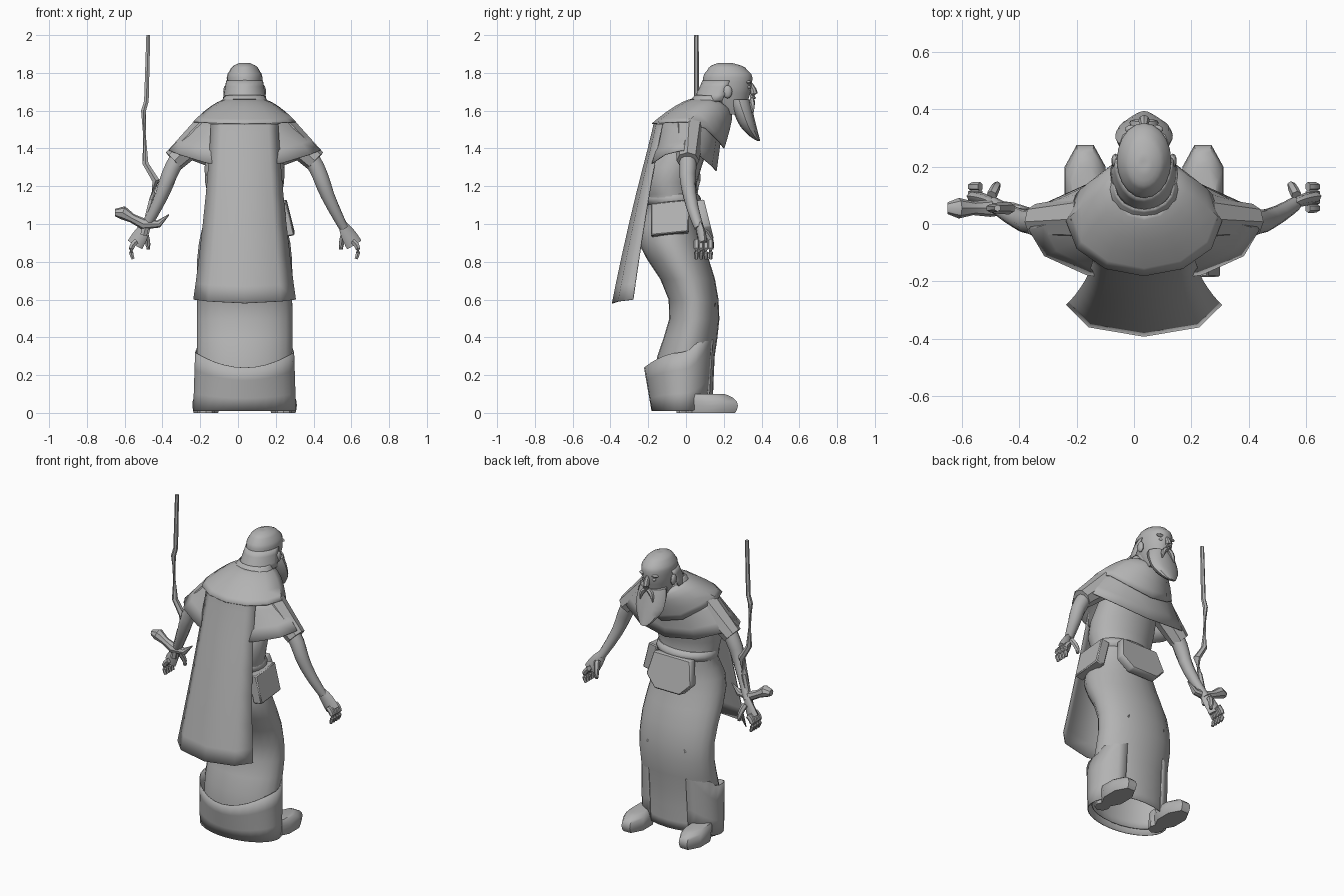
import bpy
import bmesh
from math import cos, sin, pi, radians
from mathutils import Vector

if "Cube" in bpy.data.objects:
    bpy.data.objects.remove(bpy.data.objects["Cube"])

MID = .035  # centre line of the body
parts = []

clay = bpy.data.materials.new("plain grey")
clay.use_nodes = True
clay.diffuse_color = (.45, .45, .45, 1)
shader = clay.node_tree.nodes["Principled BSDF"]
shader.inputs["Base Color"].default_value = clay.diffuse_color


def finish(name, bm, thickness=0):
    bmesh.ops.recalc_face_normals(bm, faces=bm.faces)
    mesh = bpy.data.meshes.new(name)
    bm.to_mesh(mesh)
    bm.free()
    mesh.materials.append(clay)
    part = bpy.data.objects.new(name, mesh)
    bpy.context.collection.objects.link(part)
    if thickness:
        cloth = part.modifiers.new("cloth", "SOLIDIFY")
        cloth.thickness = thickness
        cloth.offset = 0
    parts.append(part)


def refine(rows, steps=3):
    """Add smoothly interpolated rows between the given ones."""
    rows = [Vector(row) for row in rows]
    last = len(rows) - 1
    result = []
    for i in range(last):
        before, start, end = rows[max(i - 1, 0)], rows[i], rows[i + 1]
        after = rows[min(i + 2, last)]
        for k in range(steps):
            t = k / steps
            leaving = start + (end - before) * t / 2
            arriving = end - (after - start) * (1 - t) / 2
            result.append(leaving.lerp(arriving, t * t * (3 - 2 * t)))
    return result + [rows[last]]


def skin(bm, rings, closed=True, caps=True):
    """Join successive rings of points with quads."""
    loops = [[bm.verts.new(point) for point in ring] for ring in rings]
    count = len(loops[0])
    for lower, upper in zip(loops, loops[1:]):
        for i in range(count if closed else count - 1):
            j = (i + 1) % count
            bm.faces.new((lower[i], lower[j], upper[j], upper[i]))
    if closed and caps:
        bm.faces.new(loops[0])
        bm.faces.new(loops[-1])


def loft(name, rows, sides=16, x=MID, arc=None, thickness=0, turn=0):
    """Stack ellipses: height, half width, centre y, half depth, back lift, front lift.
    Parts with a thickness are open cloth, the others are capped solids."""
    first, final = arc or (turn, turn + 360)
    angles = [radians(first + (final - first) * i / sides)
              for i in range(sides + 1 if arc else sides)]
    rings = []
    for z, width, y, depth, back, front in refine([row + (0,) * (6 - len(row)) for row in rows]):
        ring = []
        for angle in angles:
            swing = sin(angle)
            lift = front if swing > 0 else back
            ring.append((x + width * cos(angle), y + depth * swing, z + lift * swing * swing))
        rings.append(ring)
    bm = bmesh.new()
    skin(bm, rings, closed=arc is None, caps=not thickness)
    finish(name, bm, thickness)


def tube(name, points, sides=8, squash=1, steps=3):
    """Tapering tube through points that carry a radius."""
    path = refine(points, steps)
    rings = []
    for i, point in enumerate(path):
        heading = path[min(i + 1, len(path) - 1)].xyz - path[max(i - 1, 0)].xyz
        turn = heading.to_track_quat("Z", "Y")
        angles = [2 * pi * k / sides for k in range(sides)]
        rings.append([point.xyz + turn @ Vector((squash * cos(a), sin(a), 0)) * point.w
                      for a in angles])
    bm = bmesh.new()
    skin(bm, rings)
    finish(name, bm)


def blob(name, centre, size):
    bm = bmesh.new()
    bmesh.ops.create_uvsphere(bm, u_segments=10, v_segments=6, radius=1)
    bmesh.ops.scale(bm, vec=size, verts=bm.verts)
    bmesh.ops.translate(bm, vec=centre, verts=bm.verts)
    finish(name, bm)


def pouch(name, half_outline, place, push):
    """Bevelled bag from half an outline, mirrored, placed and pushed out."""
    mirrored = [(-u, z) for u, z in reversed(half_outline)]
    outline = [Vector(place(u, z)) for u, z in half_outline + mirrored]
    bm = bmesh.new()
    skin(bm, [outline, [point + Vector(push) for point in outline]])
    bmesh.ops.recalc_face_normals(bm, faces=bm.faces)
    bmesh.ops.bevel(bm, geom=bm.edges[:], offset=.006, segments=1, affect="EDGES")
    finish(name, bm)


# Robe, belt and wrapped hem
loft("robe", [(.04, .25, -.01, .15), (.3, .25, 0, .15), (.6, .25, .04, .13),
              (.9, .24, -.08, .17), (1.1, .19, -.07, .13), (1.3, .21, -.07, .15),
              (1.6, .15, .1, .1)], sides=24, thickness=.004)
loft("belt", [(1.1, .19, -.07, .13), (1.13, .2, -.07, .15), (1.16, .19, -.07, .13)], sides=24)
loft("hem_band", [(.01, .27, -.02, .16, 0, .03), (.32, .26, -.02, .2, -.08, .35)],
     sides=24, arc=(-240, 60), thickness=.005)

# Cape and two-layer shoulder mantle
loft("cape", [(1.53, .18, -.12, .05), (1.4, .185, -.15, .05), (1, .22, -.22, .08),
              (.6, .27, -.28, .11, -.02)], sides=4, arc=(-180, 0), thickness=.005)
loft("lower_mantle", [(1.56, .23, .03, .16, 0, -.06), (1.39, .4, -.02, .18, -.09, -.11)],
     sides=12, thickness=.005)
loft("upper_mantle", [(1.66, .1, .13, .1, 0, -.06), (1.62, .18, .09, .15, 0, -.07),
                      (1.54, .27, .01, .19, -.01, -.14)], sides=12, thickness=.005)
loft("collar", [(1.65, .12, .12, .1, 0, -.05), (1.68, .1, .13, .08, 0, -.05)], thickness=.005)

# Head, hair and beard
tube("neck", [(MID, .07, 1.55, .08), (MID, .19, 1.67, .08)], sides=12)
loft("head", [(1.58, .05, .25, .06), (1.66, .08, .22, .11), (1.75, .094, .22, .13),
              (1.81, .08, .22, .11), (1.845, .044, .21, .06), (1.853, .01, .21, .01)], sides=20)
loft("hair_fringe", [(1.65, .115, .18, .14), (1.76, .095, .22, .13)],
     sides=12, arc=(-185, 5), thickness=.005)
loft("beard", [(1.66, .085, .28, .06), (1.57, .1, .31, .05), (1.49, .07, .345, .035),
               (1.44, .02, .385, .008)], sides=12)
tube("nose", [(MID, .335, 1.75, .01), (MID, .36, 1.69, .02), (MID, .34, 1.67, .01)])

for label, side in (("left", 1), ("right", -1)):
    def at(out, *rest):
        return (MID + side * out, *rest)

    # Face details
    blob(label + "_ear", at(.1, .22, 1.7), (.014, .025, .035))
    blob(label + "_eye", at(.036, .33, 1.725), (.014, .012, .01))
    blob(label + "_brow", at(.038, .33, 1.75), (.03, .015, .01))
    tube(label + "_moustache", [at(0, .35, 1.66, .01), at(.03, .35, 1.64, .015),
                                at(.045, .355, 1.59, .004)], sides=6)

    # Sleeve, arm and hand
    tube(label + "_sleeve", [at(.2, .02, 1.5, .08), at(.375, .01, 1.335, .06)])
    tube(label + "_arm", [at(.3, .01, 1.42, .045), at(.38, .01, 1.3, .045),
                          at(.44, .02, 1.15, .036), at(.525, .07, .98, .025)], sides=10)
    tube(label + "_palm", [at(.515, .065, 1, .025), at(.545, .08, .95, .04),
                           at(.58, .09, .89, .045)], squash=.5)
    for i, name in enumerate(("little", "ring", "middle", "index")):
        y = .055 + i / 40
        tube(f"{label}_{name}_finger", [at(.57, y, .91, .016), at(.6, y, .87, .015),
                                        at(.59, y, .815, .009)], sides=6)
    tube(label + "_thumb", [at(.53, .1, .96, .018), at(.515, .13, .91, .016),
                            at(.51, .135, .865, .01)], sides=6)

    # Blunt shoe with a separate heel
    foot = MID + side * .205
    loft(label + "_shoe", [(0, .07, .14, .13), (.06, .076, .14, .14), (.1, .05, .1, .11)],
         sides=8, x=foot, turn=22.5)
    loft(label + "_heel", [(0, .045, 0, .05), (.1, .05, .02, .06)], sides=8, x=foot)

# Belt pouches, leaning outward at the bottom
pouch("front_pouch", [(.13, 1.12), (.16, .98), (.09, .91)],
      lambda u, z: (MID + u, .045 + (1.1 - z) / 4, z), (0, .055, .01))
pouch("side_pouch", [(.1, 1.11), (.1, .94)],
      lambda u, z: (.2 + (1.1 - z) / 4, u - .085, z + u / 10), (.06, 0, .01))

# Crooked staff with a knotted cross branch
tube("staff", [(x, .055, z, radius) for x, z, radius in (
    (-.475, 2, .012), (-.485, 1.65, .014), (-.5, 1.6, .015), (-.49, 1.32, .018),
    (-.435, 1.23, .022), (-.455, 1.13, .017), (-.5, .94, .02))], sides=6, steps=1)
tube("staff_branch", [(x, .055, z, radius) for x, z, radius in (
    (-.65, 1.06, .02), (-.61, 1.06, .036), (-.56, 1.03, .024), (-.5, 1, .03),
    (-.42, 1, .02), (-.365, 1.05, .003))], steps=1)

# Smooth shading with sharp creases kept
bpy.ops.object.select_all(action="DESELECT")
for part in parts:
    part.select_set(True)
bpy.context.view_layer.objects.active = parts[0]
bpy.ops.object.shade_smooth_by_angle(angle=radians(40))
